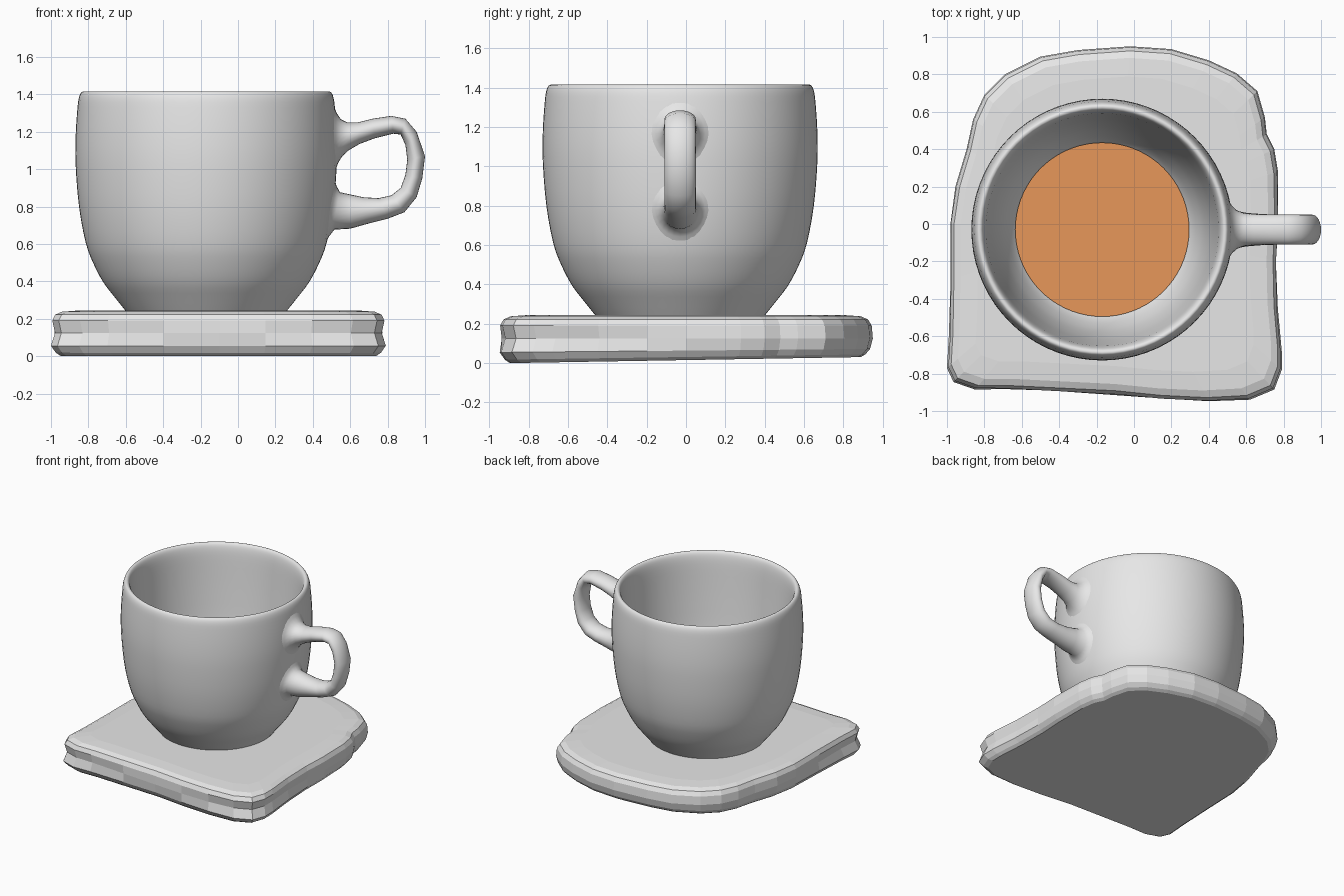
import bpy, bmesh, math
from mathutils import Vector

if "Cube" in bpy.data.objects:
    bpy.data.objects.remove(bpy.data.objects["Cube"])

CX, CY = -0.17, -0.03   # cup axis


def material(name, rgb):
    m = bpy.data.materials.new(name)
    m.diffuse_color = (*rgb, 1)
    m.use_nodes = True
    m.node_tree.nodes["Principled BSDF"].inputs["Base Color"].default_value = m.diffuse_color
    return m


ceramic = material("grey ceramic", (0.8, 0.8, 0.8))
coffee_mat = material("light coffee", (0.86, 0.335, 0.11))


def loft(name, rings, mat, smooth):
    """Skin a series of closed rings and cap both ends."""
    bm = bmesh.new()
    loops = [[bm.verts.new(p) for p in r] for r in rings]
    n = len(loops[0])
    for a, b in zip(loops, loops[1:]):
        for i in range(n):
            j = (i + 1) % n
            bm.faces.new((a[i], a[j], b[j], b[i]))
    bm.faces.new(loops[0])
    bm.faces.new(loops[-1])
    bmesh.ops.recalc_face_normals(bm, faces=bm.faces)
    for f in bm.faces:
        f.smooth = smooth and len(f.verts) == 4
    me = bpy.data.meshes.new(name)
    bm.to_mesh(me)
    bm.free()
    me.materials.append(mat)
    ob = bpy.data.objects.new(name, me)
    bpy.context.collection.objects.link(ob)
    return ob


def spline(pts, steps):
    """Catmull-Rom curve through 2D points."""
    p = [Vector(q) for q in pts]
    p = [2 * p[0] - p[1]] + p + [2 * p[-1] - p[-2]]
    out = []
    for a, b, c, d in zip(p, p[1:], p[2:], p[3:]):
        for k in range(steps):
            t = k / steps
            out.append(0.5 * (2 * b + (c - a) * t + (2 * a - 5 * b + 4 * c - d) * t * t
                              + (3 * b - a - 3 * c + d) * t ** 3))
    return out + [p[-2]]


def circle(r, z, n=72):
    return [(CX + r * math.cos(math.tau * i / n), CY + r * math.sin(math.tau * i / n), z)
            for i in range(n)]


# Cup body: outer wall, rounded rim, inner wall
outer = [(0.425, 0.235), (0.485, 0.31), (0.55, 0.395), (0.605, 0.50), (0.645, 0.61),
         (0.68, 0.80), (0.698, 1.02), (0.698, 1.18), (0.688, 1.33), (0.68, 1.385)]
inner = [(0.668, 1.41), (0.655, 1.415), (0.642, 1.407), (0.631, 1.38), (0.622, 1.32),
         (0.612, 1.18), (0.60, 1.02), (0.58, 0.80), (0.55, 0.62), (0.515, 0.50),
         (0.465, 0.40), (0.38, 0.32)]
loft("cup_body", [circle(p.x, p.y) for p in spline(outer + inner, 3)], ceramic, True)

# Coffee surface
loft("coffee", [circle(0.465, 0.408), circle(0.465, 0.415)], coffee_mat, False)


# Handle
def wall_x(y, z):
    """x of the cup's outer wall at a given y and z on the handle side."""
    for (r0, z0), (r1, z1) in zip(outer, outer[1:]):
        if z0 <= z <= z1:
            r = r0 + (r1 - r0) * (z - z0) / (z1 - z0)
            return CX + math.sqrt(r * r - (y - CY) ** 2)


def root(cz, hz, hy, gap):
    """Ring lying along the cup wall, where the handle flares into it."""
    ring = []
    for i in range(24):
        a = math.tau * i / 24
        y, z = CY + hy * math.sin(a), cz + hz * math.cos(a)
        ring.append((wall_x(y, z) + gap, y, z))
    return ring


# outer edge x, z, inner edge x, z and half width of each section
sections = [
    (0.585, 1.25, 0.59, 1.10, 0.088), (0.64, 1.25, 0.65, 1.135, 0.083),
    (0.72, 1.27, 0.73, 1.165, 0.08), (0.82, 1.285, 0.83, 1.19, 0.08),
    (0.895, 1.27, 0.87, 1.185, 0.08), (0.955, 1.20, 0.895, 1.13, 0.08),
    (1.0, 1.07, 0.905, 1.05, 0.08), (0.985, 0.95, 0.895, 0.97, 0.08),
    (0.955, 0.85, 0.87, 0.90, 0.08), (0.89, 0.77, 0.82, 0.86, 0.08),
    (0.80, 0.735, 0.75, 0.845, 0.08), (0.70, 0.71, 0.67, 0.85, 0.083),
    (0.60, 0.682, 0.60, 0.865, 0.09)]
flare = [(0.17, 0.155, -0.004), (0.135, 0.128, 0.007), (0.1, 0.104, 0.028)]
rings = [root(1.167, hz, hy, gap) for hz, hy, gap in flare]
for ox, oz, ix, iz, w in sections:
    rings.append([((ox + ix) / 2 + math.cos(a) * (ox - ix) / 2, CY + math.sin(a) * w,
                   (oz + iz) / 2 + math.cos(a) * (oz - iz) / 2)
                  for a in (math.tau * i / 24 for i in range(24))])
rings += [root(0.777, -hz, hy, gap) for hz, hy, gap in reversed(flare)]
loft("cup_handle", rings, ceramic, True)

# Coaster: irregular rounded square, pinched round its front corners
outline = [
    (-0.02, 0.95), (0.2, 0.935), (0.4, 0.875), (0.55, 0.805), (0.66, 0.71), (0.70, 0.57),
    (0.71, 0.48), (0.75, 0.40), (0.77, 0.28), (0.775, 0.0), (0.765, -0.2), (0.77, -0.45),
    (0.79, -0.68), (0.79, -0.78), (0.75, -0.885), (0.62, -0.94), (0.4, -0.952),
    (0.15, -0.94), (-0.1, -0.915), (-0.4, -0.9), (-0.7, -0.885), (-0.85, -0.885),
    (-0.965, -0.845), (-1.0, -0.77), (-0.99, -0.6), (-0.985, -0.3), (-0.985, 0.0),
    (-0.955, 0.2), (-0.895, 0.4), (-0.86, 0.56), (-0.80, 0.69), (-0.69, 0.80),
    (-0.5, 0.895), (-0.3, 0.93)]
# height, shrink at the front corners, shrink elsewhere
layers = [(0.0, 0.055, 0.065), (0.018, 0.028, 0.04), (0.055, 0.0, 0.015),
          (0.125, 0.024, 0.0), (0.19, 0.008, 0.006), (0.222, 0.025, 0.026),
          (0.238, 0.065, 0.065), (0.245, 0.17, 0.17)]
rings = []
for z, pinched, plain in layers:
    ring = []
    for x, y in outline:
        t = min(max((0.1 - y) / 0.6, 0), 1) * min(abs(x + 0.1) / 0.75, 1)
        k = 1 - (plain + (pinched - plain) * t)
        lift = 0.03 * (y * k + 0.88) / 1.75 * max(0, 1 - z / 0.12)
        ring.append((-0.1 + (x + 0.1) * k, y * k, max(0, z + lift)))
    rings.append(ring)
loft("coaster", rings, ceramic, False)
